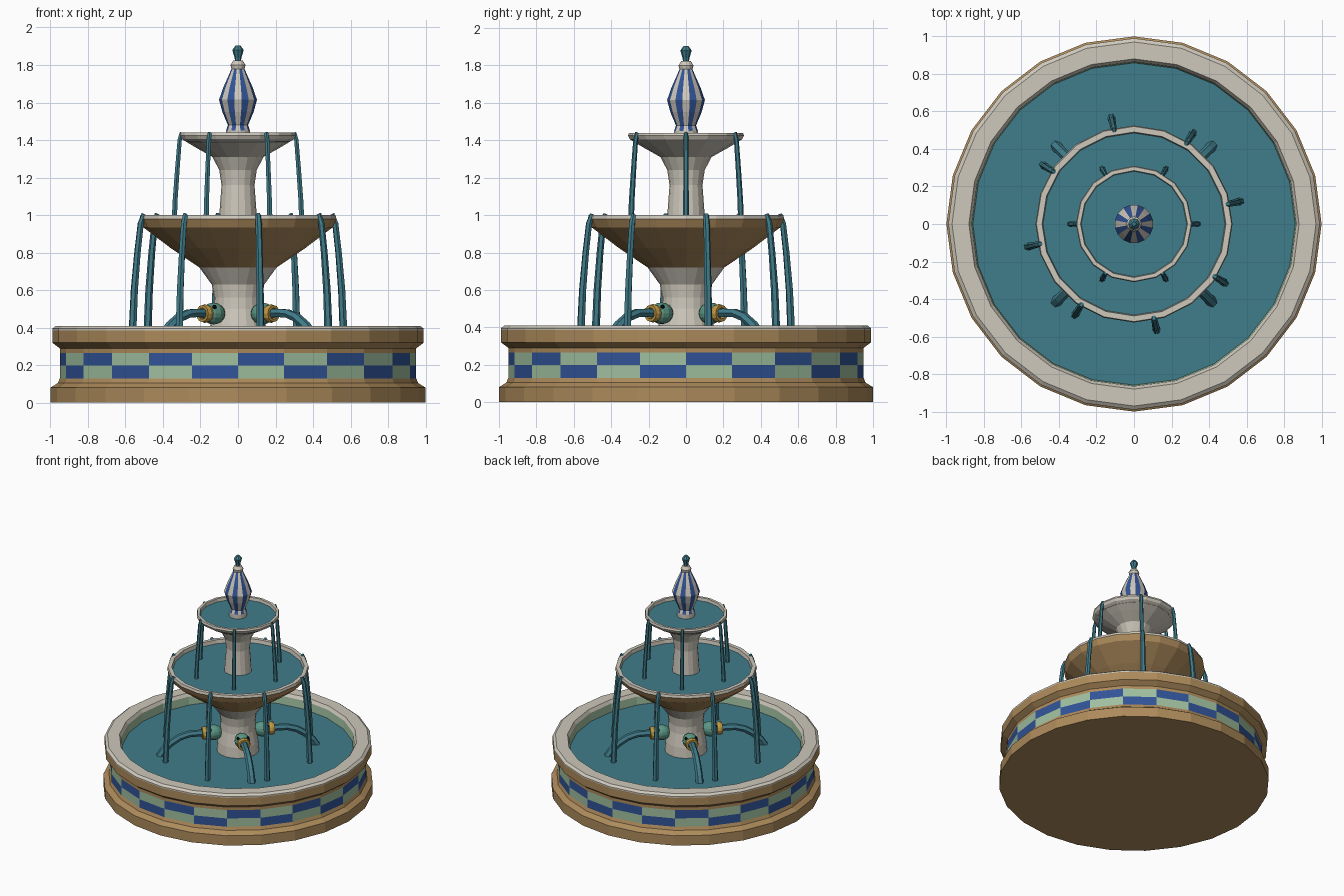
import bpy, bmesh
from math import sin, cos, pi, radians
from mathutils import Vector, Matrix

if "Cube" in bpy.data.objects:
    bpy.data.objects.remove(bpy.data.objects["Cube"])


def mat(name, r, g, b):
    m = bpy.data.materials.new(name)
    m.diffuse_color = (*[(c / 255) ** 2.2 for c in (r, g, b)], 1)
    m.use_nodes = True
    m.node_tree.nodes["Principled BSDF"].inputs["Base Color"].default_value = m.diffuse_color
    return m


CREAM = mat("cream_stone", 205, 199, 186)
BROWN = mat("sandstone", 172, 138, 92)
GREEN = mat("green_tile", 158, 190, 158)
BLUE = mat("blue_tile", 52, 84, 150)
WATER = mat("water", 66, 124, 138)
BRONZE = mat("bronze_patina", 92, 150, 132)
GOLD = mat("gold", 190, 150, 70)
DARK = mat("dark", 20, 22, 24)


def finish(name, bm, mats):
    bmesh.ops.recalc_face_normals(bm, faces=bm.faces)
    me = bpy.data.meshes.new(name)
    bm.to_mesh(me)
    bm.free()
    for m in mats:
        me.materials.append(m)
    ob = bpy.data.objects.new(name, me)
    bpy.context.collection.objects.link(ob)
    return ob


def lathe(name, profile, sides, mats, pick=lambda seg, i: 0, offset=0.0):
    """Revolve (r, z) points; pick(segment, side) gives the material slot."""
    bm = bmesh.new()
    rings = []
    for r, z in profile:
        if r == 0:
            rings.append([bm.verts.new((0, 0, z))] * sides)
        else:
            rings.append([bm.verts.new((r * cos(offset + 2 * pi * i / sides),
                                        r * sin(offset + 2 * pi * i / sides), z))
                          for i in range(sides)])
    for s, (a, b) in enumerate(zip(rings, rings[1:])):
        for i in range(sides):
            j = (i + 1) % sides
            vs = list(dict.fromkeys((a[i], a[j], b[j], b[i])))
            bm.faces.new(vs).material_index = pick(s, i)
    return finish(name, bm, mats)


def tube(name, path, radii, angle, sides=6):
    """Tube along (r, z) points in the vertical plane at the given angle."""
    bm = bmesh.new()
    out = Vector((cos(angle), sin(angle), 0))
    side = Vector((-sin(angle), cos(angle), 0))
    pts = [out * r + Vector((0, 0, z)) for r, z in path]
    rings = []
    for k, p in enumerate(pts):
        t = (pts[min(k + 1, len(pts) - 1)] - pts[max(k - 1, 0)]).normalized()
        n = t.cross(side)
        rings.append([bm.verts.new(p + radii[k] * (side * cos(2 * pi * i / sides)
                                                   + n * sin(2 * pi * i / sides)))
                      for i in range(sides)])
    for a, b in zip(rings, rings[1:]):
        for i in range(sides):
            j = (i + 1) % sides
            bm.faces.new((a[i], a[j], b[j], b[i]))
    bm.faces.new(rings[0])
    bm.faces.new(rings[-1])
    return finish(name, bm, [WATER])


# Basin with plinth, chequered tile band, rim and tiled inner wall
basin = [(0, 0), (1, 0), (1, .08), (.96, .105), (.95, .13), (.95, .198), (.95, .265),
         (.95, .29), (.99, .32), (.99, .385), (.99, .395), (.97, .41), (.88, .41),
         (.865, .385), (.855, .28), (0, .28)]


def basin_pick(s, i):
    if s in (4, 5):
        return 3 if (i + s) % 2 else 2
    return 0 if s < 9 else 1 if s < 13 else 2


lathe("basin", basin, 24, [BROWN, CREAM, GREEN, BLUE], basin_pick)
lathe("basin_water", [(0, .32), (.86, .32)], 24, [WATER])

# Lower pedestal and middle bowl
lathe("lower_pedestal", [(.16, .28), (.15, .40), (.13, .50), (.128, .56), (.14, .63), (.205, .72)],
      20, [CREAM])
lathe("middle_bowl", [(0, .72), (.205, .72), (.36, .825), (.505, .935), (.525, .98), (.52, 1.0),
                      (.49, 1.0), (.48, .94), (0, .94)],
      20, [BROWN, CREAM], lambda s, i: int(s >= 4))
lathe("middle_water", [(0, .97), (.487, .97)], 20, [WATER])

# Upper pedestal and top bowl
lathe("upper_pedestal", [(.105, .94), (.1, 1.0), (.088, 1.16), (.1, 1.24), (.136, 1.31)],
      16, [CREAM])
lathe("top_bowl", [(0, 1.31), (.136, 1.31), (.225, 1.36), (.30, 1.405), (.31, 1.425), (.305, 1.44),
                   (.285, 1.44), (.277, 1.39), (0, 1.39)], 16, [CREAM])
lathe("top_water", [(0, 1.415), (.281, 1.415)], 16, [WATER])

# Striped finial, collar and bubbling tip
lathe("finial", [(0, 1.40), (.065, 1.40), (.065, 1.45), (.055, 1.48), (.085, 1.55), (.103, 1.615),
                 (.08, 1.68), (.035, 1.78), (0, 1.78)], 16, [CREAM, BLUE],
      lambda s, i: i % 2 if s >= 2 else 0, -pi / 16)
lathe("finial_collar", [(0, 1.77), (.034, 1.775), (.04, 1.80), (.025, 1.825), (0, 1.825)],
      12, [CREAM])
lathe("finial_water_tip", [(0, 1.81), (.016, 1.815), (.018, 1.84), (.031, 1.88), (.012, 1.905),
                           (0, 1.905)], 8, [WATER])

# Overflow streams
for k in range(8):
    tube(f"lower_stream_{k}", [(.495, .985), (.515, 1.0), (.53, .955), (.548, .80),
                               (.565, .60), (.578, .31)],
         [.014, .015, .017, .018, .02, .022], radians(12 + 45 * k))
for k in range(6):
    tube(f"upper_stream_{k}", [(.288, 1.425), (.302, 1.437), (.311, 1.40), (.323, 1.25),
                               (.335, 1.08), (.34, .96)],
         [.011, .012, .013, .014, .015, .016], radians(60 * k))


# Animal-head spouts with eyes, gold mouth ring and water jet
def sphere(name, loc, scale, material, u, v):
    bm = bmesh.new()
    bmesh.ops.create_uvsphere(bm, u_segments=u, v_segments=v, radius=1)
    ob = finish(name, bm, [material])
    ob.location, ob.scale = loc, scale
    return ob


for k in range(4):
    a = radians(45 + 90 * k)
    rot = Matrix.Rotation(a, 4, 'Z')
    head = sphere(f"spout_head_{k}", rot @ Vector((.185, 0, .475)), (.07, .058, .058), BRONZE, 12, 8)
    head.rotation_euler.z = a
    for s in (-1, 1):
        sphere(f"spout_eye_{k}_{s}", rot @ Vector((.215, s * .038, .51)), (.012,) * 3, DARK, 8, 5)
    ring = lathe(f"spout_ring_{k}", [(.03, -.02), (.045, -.02), (.05, 0), (.045, .02), (.03, .02),
                                     (.03, -.02)], 12, [GOLD])
    ring.rotation_euler = (0, pi / 2, a)
    ring.location = rot @ Vector((.25, 0, .475))
    tube(f"spout_jet_{k}", [(.22, .475), (.29, .478), (.37, .476), (.44, .455), (.51, .41),
                            (.56, .36), (.59, .31)],
         [.025, .025, .025, .026, .027, .028, .03], a)
